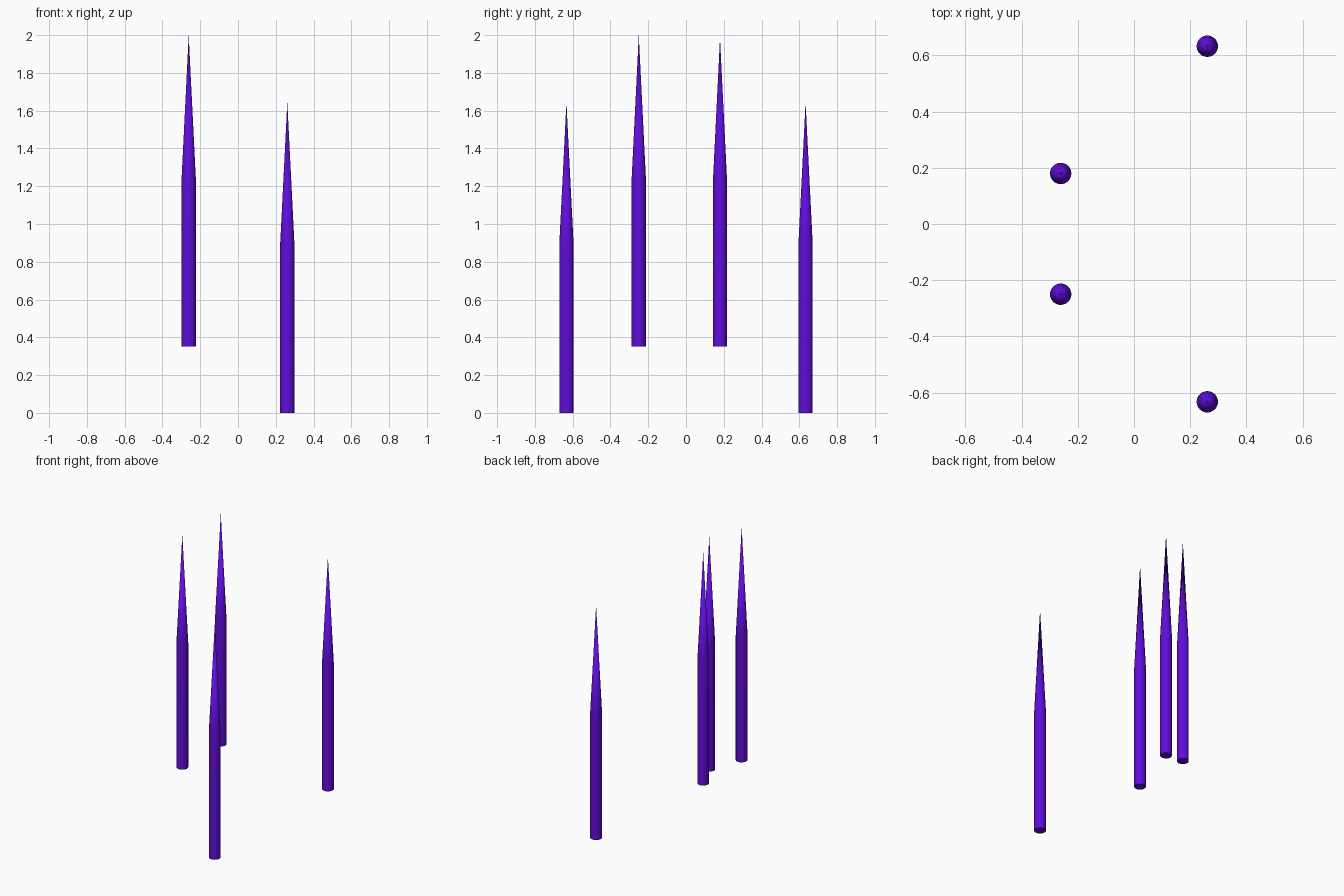
import bpy, bmesh, math

if "Cube" in bpy.data.objects:
    bpy.data.objects.remove(bpy.data.objects["Cube"])

SIDES = 32
RADIUS = 0.038

purple = bpy.data.materials.new("deep_purple")
purple.diffuse_color = (0.115, 0.004, 0.69, 1.0)
purple.use_nodes = True
purple.node_tree.nodes["Principled BSDF"].inputs["Base Color"].default_value = purple.diffuse_color


def spire(name, x, y, base, shoulder, tip):
    """Round column closed at the base, tapering to a long point."""
    bm = bmesh.new()
    rings = []
    for z in (base, shoulder):
        rings.append([bm.verts.new((RADIUS * math.cos(2 * math.pi * i / SIDES),
                                    RADIUS * math.sin(2 * math.pi * i / SIDES),
                                    z - base)) for i in range(SIDES)])
    apex = bm.verts.new((0, 0, tip - base))
    low, high = rings
    bm.faces.new(low[::-1])
    for i in range(SIDES):
        j = (i + 1) % SIDES
        bm.faces.new((low[i], low[j], high[j], high[i]))
        bm.faces.new((high[i], high[j], apex))
    mesh = bpy.data.meshes.new(name)
    bm.to_mesh(mesh)
    bm.free()
    mesh.materials.append(purple)
    obj = bpy.data.objects.new(name, mesh)
    obj.location = (x, y, base)
    bpy.context.collection.objects.link(obj)
    # Smooth walls, crisp base rim
    bpy.ops.object.select_all(action='DESELECT')
    obj.select_set(True)
    bpy.context.view_layer.objects.active = obj
    bpy.ops.object.shade_smooth_by_angle(angle=math.radians(30))


# Outer pair standing on the ground
spire("outer_spire_front", 0.261, -0.633, 0.0, 0.89, 1.645)
spire("outer_spire_back", 0.261, 0.633, 0.0, 0.89, 1.645)

# Raised inner pair
spire("inner_spire_front", -0.261, -0.25, 0.352, 1.235, 2.0)
spire("inner_spire_back", -0.261, 0.18, 0.352, 1.217, 1.985)
